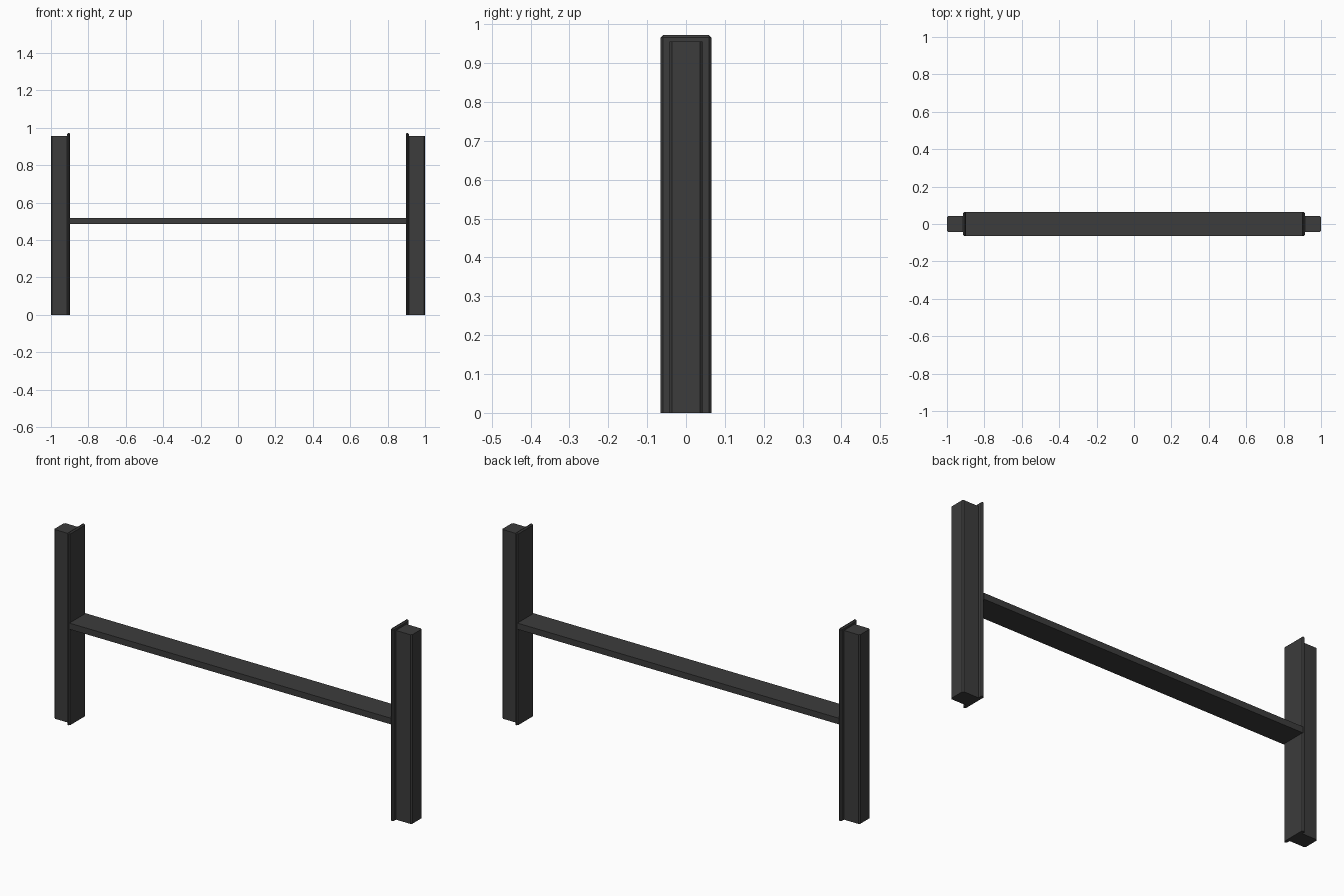
import bpy
import bmesh

cube = bpy.data.objects.get("Cube")
if cube:
    bpy.data.objects.remove(cube)

charcoal = bpy.data.materials.new("charcoal")
charcoal.use_nodes = True
colour = (0.045, 0.045, 0.045, 1)
charcoal.diffuse_color = colour
charcoal.node_tree.nodes["Principled BSDF"].inputs["Base Color"].default_value = colour


def box(name, low, high, chamfer=0, rule=None):
    """Box between two corners, with chamfered edges chosen by a rule."""
    bm = bmesh.new()
    bmesh.ops.create_cube(bm, size=1)
    for v in bm.verts:
        v.co = [l + (c + 0.5) * (h - l) for c, l, h in zip(v.co, low, high)]
    if chamfer:
        edges = [e for e in bm.edges if rule(*(v.co for v in e.verts))]
        bmesh.ops.bevel(bm, geom=edges, offset=chamfer, segments=1,
                        profile=0.5, affect='EDGES')
    mesh = bpy.data.meshes.new(name)
    bm.to_mesh(mesh)
    bm.free()
    mesh.materials.append(charcoal)
    obj = bpy.data.objects.new(name, mesh)
    bpy.context.collection.objects.link(obj)


def vertical(a, b):
    return abs(a.z - b.z) > 0.1


def above_floor(a, b):
    return max(a.z, b.z) > 0.1


# Uprights: an outer post backed by a wider, slightly taller plate
for side, s in (("left", 1), ("right", -1)):
    post_x = sorted((s * 0.905, s * 1.0))
    plate_x = sorted((s * 0.897, s * 0.913))
    box(side + "_post", (post_x[0], -0.042, 0), (post_x[1], 0.042, 0.956),
        0.006, vertical)
    box(side + "_plate", (plate_x[0], -0.065, 0), (plate_x[1], 0.065, 0.972),
        0.006, above_floor)

# Flat crossbar between the uprights
box("crossbar", (-0.9, -0.065, 0.487), (0.9, 0.065, 0.518))
